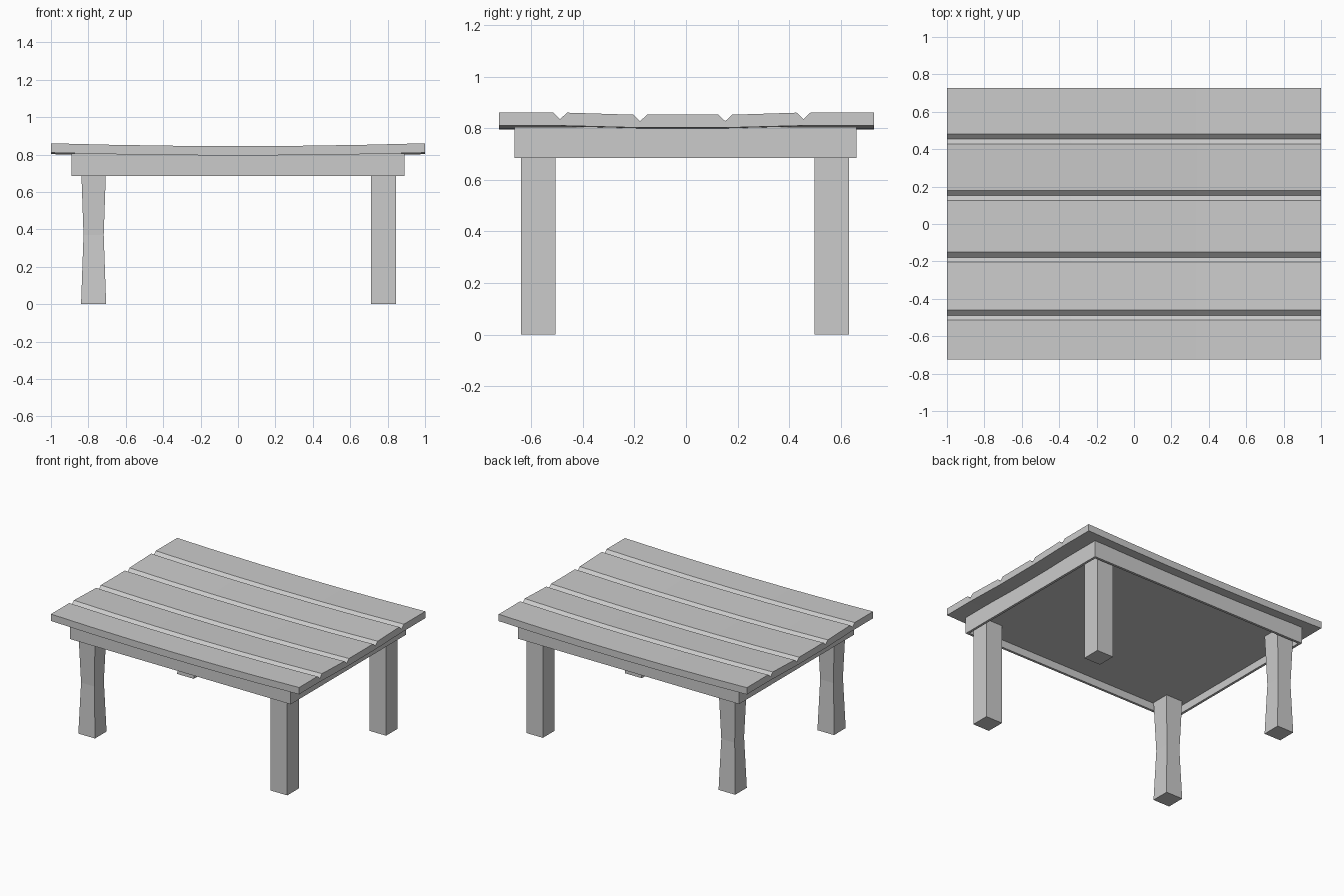
import bpy, bmesh
from mathutils import Vector

if "Cube" in bpy.data.objects:
    bpy.data.objects.remove(bpy.data.objects["Cube"])


def finish(name, bm):
    bmesh.ops.recalc_face_normals(bm, faces=bm.faces)
    mesh = bpy.data.meshes.new(name)
    bm.to_mesh(mesh)
    bm.free()
    ob = bpy.data.objects.new(name, mesh)
    bpy.context.collection.objects.link(ob)
    return ob


def loft(name, rings):
    """Skin a list of equal-length closed rings and cap both ends."""
    bm = bmesh.new()
    vs = [[bm.verts.new(p) for p in r] for r in rings]
    n = len(vs[0])
    for a, b in zip(vs, vs[1:]):
        for i in range(n):
            j = (i + 1) % n
            bm.faces.new((a[i], a[j], b[j], b[i]))
    bm.faces.new(vs[0])
    bm.faces.new(vs[-1])
    return finish(name, bm)


# Plank top: grooved profile swept along x, sagging towards the middle
def sag_y(y):
    return 0.008 * min(1, max(0, (0.45 - abs(y)) / 0.27))


profile = [(-0.725, 0.86)]
for y in (-0.488, -0.178, 0.152, 0.455):
    for dy, dz in ((-0.026, 0), (0, -0.025), (0.027, 0)):
        profile.append((y + dy, 0.86 - sag_y(y) + dz))
profile.append((0.728, 0.86))
for y in (0.728, 0.455, 0.152, -0.178, -0.488, -0.725):
    profile.append((y, 0.81 - sag_y(y)))

SEG = 6
rings = []
for k in range(SEG + 1):
    x = -1 + 2 * k / SEG
    drop = 0.015 * (1 - x * x)
    rings.append([Vector((x, y, z - drop)) for y, z in profile])
loft("table_top", rings)

# Apron: box with a shallow recess underneath
bm = bmesh.new()
bmesh.ops.create_cube(bm, size=1)
for v in bm.verts:
    v.co = (v.co.x * 1.78, v.co.y * 1.325 - 0.002, 0.745 + v.co.z * 0.12)
bm.faces.ensure_lookup_table()
bm.normal_update()
bottom = min(bm.faces, key=lambda f: f.calc_center_median().z)
bmesh.ops.inset_region(bm, faces=[bottom], thickness=0.025)
inner = bmesh.ops.extrude_face_region(bm, geom=[bottom])
bmesh.ops.delete(bm, geom=[bottom], context='FACES_ONLY')
for v in inner["geom"]:
    if isinstance(v, bmesh.types.BMVert):
        v.co.z += 0.055
finish("apron", bm)


# Legs: straight on the right, waisted on the left
def leg(name, x, y, waist):
    rings = []
    for z, r in ((0, 0.067), (0.37, waist), (0.745, 0.067)):
        rings.append([Vector((x + sx * r, y + sy * r, z))
                      for sx, sy in ((-1, -1), (1, -1), (1, 1), (-1, 1))])
    loft(name, rings)


for side, x, waist in (("left", -0.772, 0.054), ("right", 0.778, 0.067)):
    for end, y in (("front", -0.573), ("back", 0.565)):
        leg(f"{end}_{side}_leg", x, y, waist)
